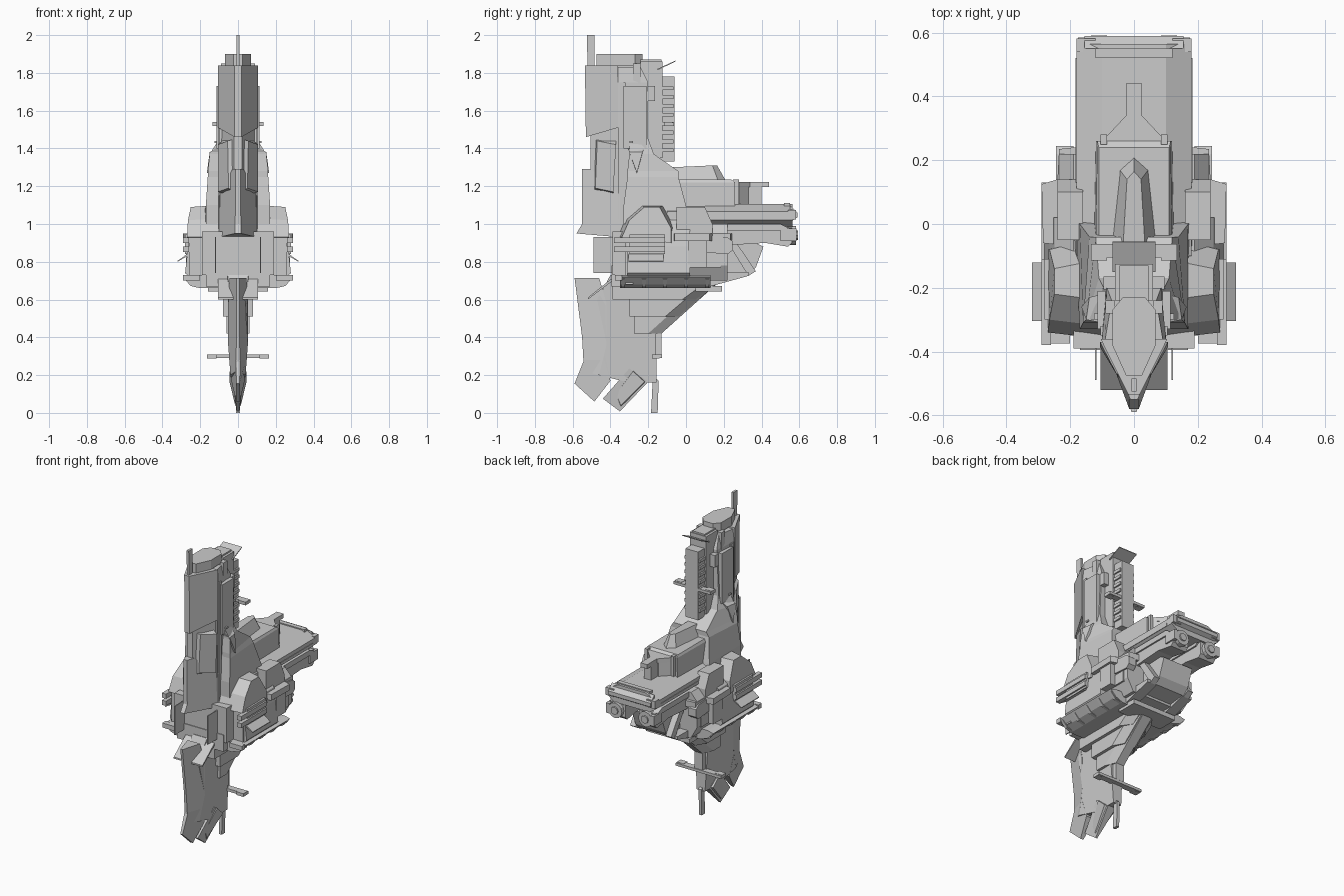
import bpy, bmesh, math


def build(name, rings, mirror=False):
    """Closed solid through equally sized rings of points."""
    bm = bmesh.new()
    vs = [[bm.verts.new(p) for p in r] for r in rings]
    n = len(rings[0])
    for a, b in zip(vs, vs[1:]):
        for i in range(n):
            j = (i + 1) % n
            bm.faces.new((a[i], a[j], b[j], b[i]))
    bm.faces.new(vs[0][::-1])
    bm.faces.new(vs[-1])
    bmesh.ops.recalc_face_normals(bm, faces=bm.faces)
    me = bpy.data.meshes.new(name)
    bm.to_mesh(me)
    bm.free()
    ob = bpy.data.objects.new(name, me)
    bpy.context.collection.objects.link(ob)
    if mirror:
        ob.modifiers.new("Mirror", 'MIRROR')
    return ob


def box(name, x0, x1, y0, y1, z0, z1, mirror=True):
    q = [(x0, y0), (x1, y0), (x1, y1), (x0, y1)]
    return build(name, [[(x, y, z) for x, y in q] for z in (z0, z1)], mirror)


def cbox(name, w, y0, y1, z0, z1):
    return box(name, -w, w, y0, y1, z0, z1, False)


def side(name, x0, x1, prof, mirror=True):
    """Side (y, z) profile extruded along x."""
    return build(name, [[(x, y, z) for y, z in prof] for x in (x0, x1)], mirror)


def slab(name, prof):
    """Centred side profile with its own half width at each (y, z, w)."""
    return build(name, [[(s * w, y, z) for y, z, w in prof] for s in (-1, 1)])


def stack(name, secs):
    """Loft of (z, y_front, y_back, w_front, w_back) sections."""
    return build(name, [[(-a, f, z), (a, f, z), (b, r, z), (-b, r, z)] for z, f, r, a, b in secs])


def along(name, half, ys):
    """Right-half (x, z) section, mirrored and run along y."""
    full = half + [(-x, z) for x, z in reversed(half)]
    return build(name, [[(x, y, z) for x, z in full] for y in ys])


def cyl(name, x, y0, y1, z, r, n=12):
    c = [(x + r * math.cos(2 * math.pi * i / n), z + r * math.sin(2 * math.pi * i / n)) for i in range(n)]
    return build(name, [[(a, y, b) for a, b in c] for y in (y0, y1)], True)


# Upper tower: core, sharp bow plates, rear ribbed slab
stack("tower_core", [(0.94, -0.36, -0.2, 0.095, 0.1), (1.4, -0.36, -0.2, 0.1, 0.1), (1.75, -0.36, -0.2, 0.1, 0.085),
                     (1.83, -0.36, -0.24, 0.09, 0.07)])
slab("tower_bow_upper", [(-0.535, 1.84, 0.018), (-0.36, 1.84, 0.105), (-0.36, 1.51, 0.105), (-0.53, 1.46, 0.018)])
slab("tower_bow_middle", [(-0.505, 1.5, 0.02), (-0.34, 1.53, 0.095), (-0.34, 1.0, 0.1), (-0.505, 1.0, 0.02)])
build("tower_bow_panel", [[(0.02, -0.48, 1.45), (0.07, -0.37, 1.45), (0.07, -0.385, 1.16), (0.02, -0.49, 1.17)],
                          [(0.055, -0.47, 1.44), (0.107, -0.37, 1.42), (0.107, -0.385, 1.17), (0.05, -0.48, 1.19)]], True)
slab("tower_bow_lower", [(-0.55, 1.29, 0.012), (-0.5, 1.29, 0.03), (-0.35, 1.15, 0.1), (-0.35, 0.93, 0.1),
                         (-0.58, 0.95, 0.015), (-0.55, 1.0, 0.015)])
box("tower_side_panel", 0.09, 0.115, -0.33, -0.21, 1.4, 1.73)
box("tower_side_rail", 0.09, 0.105, -0.35, -0.32, 0.95, 1.75)
stack("tower_rear_slab", [(1.33, -0.22, -0.06, 0.05, 0.045), (1.78, -0.22, -0.06, 0.05, 0.045)])
cbox("tower_rear_spine", 0.06, -0.24, -0.125, 1.35, 1.86)
for i in range(8):
    box("rear_louvre", 0.04, 0.056, -0.13, -0.065, 1.38 + i * 0.047, 1.40 + i * 0.047)
box("tower_vent", 0.06, 0.095, -0.205, -0.165, 1.65, 1.73)

# Tower crown, mast and tilted rear plate
build("crown_cap", [[(-0.025, -0.475, z), (0.025, -0.475, z), (0.068, -0.38, z), (0.068, -0.27, z), (0.035, -0.23, z),
                     (-0.035, -0.23, z), (-0.068, -0.27, z), (-0.068, -0.38, z)] for z in (1.84, 1.9)])
cbox("crown_block", 0.045, -0.36, -0.13, 1.8, 1.87)
box("crown_ear", 0.06, 0.09, -0.28, -0.24, 1.74, 1.85)
slab("mast", [(-0.52, 1.8, 0.008), (-0.525, 2.0, 0.008), (-0.485, 2.0, 0.008), (-0.485, 1.8, 0.008)])
side("crown_rear_plate", -0.068, 0.068, [(-0.15, 1.815), (-0.055, 1.86), (-0.056, 1.865), (-0.15, 1.822)], False)

# Sensor arms on the upper and lower fins
for z, y, w in ((1.53, -0.085, 0.135), (0.3, -0.15, 0.165)):
    cbox("sensor_arm", w, y - 0.02, y + 0.022, z - 0.01, z + 0.008)
    box("sensor_arm_tip", w - 0.05, w, y - 0.03, y + 0.01, z - 0.011, z + 0.01)
box("upper_stub", 0.09, 0.125, -0.3, -0.28, 1.43, 1.44)

# Shoulders at the tower foot
stack("shoulder", [(1.0, -0.33, 0.02, 0.17, 0.19), (1.1, -0.33, -0.0, 0.17, 0.17), (1.25, -0.31, -0.04, 0.16, 0.14),
                   (1.28, -0.31, -0.04, 0.16, 0.12), (1.37, -0.3, -0.17, 0.15, 0.11), (1.45, -0.3, -0.2, 0.1, 0.095)])
build("shoulder_wedge", [[(0.1, -0.31, 1.41), (0.1, -0.22, 1.41), (0.1, -0.26, 1.26)],
                         [(0.15, -0.3, 1.38), (0.14, -0.23, 1.38), (0.165, -0.26, 1.27)]], True)

# Deckhouse with canopy and tail boom
stack("deckhouse", [(1.08, -0.05, 0.26, 0.125, 0.12), (1.22, -0.05, 0.26, 0.12, 0.115), (1.235, -0.04, 0.24, 0.11, 0.11)])
build("canopy", [[(-0.07, -0.06, 1.23), (0.07, -0.06, 1.23), (0.045, 0.17, 1.23), (0, 0.21, 1.23), (-0.045, 0.17, 1.23)],
                 [(-0.035, -0.08, 1.3), (0.035, -0.08, 1.3), (0.022, 0.14, 1.31), (0, 0.165, 1.31), (-0.022, 0.14, 1.31)]])
build("deckhouse_rear", [[(-0.09, 0.24, z), (0.09, 0.24, z), (0.09, 0.27, z), (0.03, 0.33, z), (-0.03, 0.33, z),
                          (-0.09, 0.27, z)] for z in (1.1, 1.2)])
cbox("deckhouse_pedestal", 0.025, 0.32, 0.40, 1.1, 1.21)
build("tail_boom", [[(-0.1, 0.26, z), (0.1, 0.26, z), (0.025, 0.34, z), (0.025, 0.44, z), (-0.025, 0.44, z),
                     (-0.025, 0.34, z)] for z in (1.195, 1.223)])
box("deckhouse_post", 0.085, 0.105, 0.25, 0.28, 1.1, 1.235)

# Long rear deck
along("deck", [(0.1, 1.105), (0.18, 1.065), (0.18, 1.02), (0.13, 0.985)], (-0.1, 0.565))
side("deck_tip", -0.155, 0.155, [(0.55, 1.1), (0.59, 1.06), (0.59, 1.035), (0.55, 1.01)], False)
box("deck_tip_lug", 0.12, 0.18, 0.54, 0.582, 1.025, 1.075)
cbox("deck_rear_sill", 0.12, 0.52, 0.55, 1.08, 1.112)
box("deck_side_strip", 0.165, 0.183, 0.13, 0.52, 1.02, 1.04)
side("engine_nacelle", 0.05, 0.165, [(0.1, 0.985), (0.56, 0.98), (0.56, 0.9), (0.54, 0.88), (0.42, 0.9), (0.1, 0.88)])
side("nacelle_cover", 0.04, 0.175, [(0.12, 1.0), (0.5, 1.0), (0.54, 0.98), (0.52, 0.965), (0.12, 0.965)])
cyl("thruster", 0.11, 0.5, 0.583, 0.94, 0.05)
cyl("thruster_core", 0.11, 0.5, 0.592, 0.94, 0.025, 8)
box("thruster_guard", 0.15, 0.175, 0.5, 0.585, 0.91, 0.975)

# Main hull
along("hull_body", [(0.19, 1.02), (0.25, 0.96), (0.265, 0.88), (0.28, 0.74), (0.24, 0.70)], (-0.31, 0.02))
along("hull_mid", [(0.19, 1.0), (0.235, 0.95), (0.235, 0.78), (0.19, 0.7)], (-0.02, 0.22))
side("hull_rear_keel", -0.11, 0.11, [(0.1, 1.0), (0.25, 0.96), (0.41, 0.88), (0.37, 0.77), (0.33, 0.73), (0.1, 0.7)], False)
side("keel_brace", 0.11, 0.15, [(0.18, 0.97), (0.22, 0.97), (0.37, 0.75), (0.33, 0.725)])
build("hull_side_wing", [[(0.1, -0.08, z), (0.285, -0.06, z), (0.29, 0.125, z), (0.24, 0.14, z), (0.235, 0.235, z),
                          (0.1, 0.25, z)] for z in (0.91, 0.95)], True)
side("wing_ramp", 0.16, 0.24, [(-0.05, 1.09), (0.1, 1.09), (0.14, 1.0), (0.14, 0.94), (-0.05, 0.94)])
build("flank_bulge", [[(0.1, y, z) for y, z in ((-0.36, 0.93), (-0.32, 1.03), (-0.24, 1.1), (-0.11, 1.1), (-0.04, 0.98), (-0.04, 0.9))],
                      [(x, y, z) for x, y, z in ((0.27, -0.34, 0.93), (0.265, -0.3, 1.02), (0.25, -0.22, 1.09),
                                                 (0.25, -0.14, 1.09), (0.265, -0.08, 0.98), (0.27, -0.08, 0.9))]], True)

# Prow armour and thin prow vanes
cbox("prow_block", 0.19, -0.39, -0.28, 0.73, 0.96)
box("prow_cheek", 0.18, 0.26, -0.32, -0.28, 0.68, 0.95)
box("prow_vane", 0.117, 0.123, -0.49, -0.38, 0.74, 0.93)
cbox("prow_chin", 0.17, -0.395, -0.31, 0.67, 0.78)
side("chin_plate", -0.105, 0.105, [(-0.37, 0.73), (-0.52, 0.61), (-0.52, 0.6), (-0.36, 0.72)], False)

# Flank guns, slanted fins and rear flank boxes
for z in (0.868, 0.915):
    box("gun_barrel", 0.26, 0.29, -0.38, -0.11, z - 0.016, z + 0.014)
box("gun_mount", 0.24, 0.28, -0.3, -0.11, 0.84, 0.945)
build("slanted_fin", [[(0.2, y, 0.89), (0.32, y, 0.805), (0.32, y, 0.80), (0.2, y, 0.87)] for y in (-0.305, -0.12)], True)
box("flank_box", 0.22, 0.275, 0.01, 0.11, 0.77, 0.945)
side("flank_pod", 0.19, 0.245, [(0.1, 0.94), (0.22, 0.93), (0.245, 0.91), (0.245, 0.86), (0.22, 0.84), (0.1, 0.85)])
box("flank_pod_lower", 0.17, 0.24, 0.11, 0.185, 0.77, 0.84)

# Belly: sloping sill with a row of ribs
along("belly_sill", [(0.25, 0.73), (0.29, 0.72), (0.25, 0.68), (0.2, 0.66)], (-0.35, 0.13))
for i in range(5):
    build("belly_rib", [[(0.2, y, 0.66), (0.25, y, 0.672), (0.285, y, 0.71), (0.25, y, 0.72)]
                        for y in (-0.345 + i * 0.112, -0.325 + i * 0.112)], True)
box("belly_front_foot", 0.2, 0.29, -0.375, -0.34, 0.7, 0.73)
cbox("belly_rear_plate", 0.16, 0.05, 0.19, 0.642, 0.672)
side("belly_ramp", 0.1, 0.17, [(0.02, 0.74), (0.33, 0.745), (0.33, 0.725), (0.13, 0.67)])

# Keel strut, stepped and chamfered along its raked rear edge
for w, lo, f in ((0.1, 0.6, -0.39), (0.08, 0.51, -0.3), (0.06, 0.42, -0.275)):
    y = lo - 0.55
    build("keel_strut", [[(x, f, 0.68), (x, f, lo), (x, y - c, lo), (x, 0.16 - c, 0.68)]
                         for x, c in ((-w, 0.07), (-w * 0.5, 0), (w * 0.5, 0), (w, 0.07))])
cbox("strut_heel", 0.03, -0.2, -0.13, 0.31, 0.43)

# Lower fin: sharp bow half, full rear half, notched feet
slab("fin_bow", [(-0.59, 0.715, 0.008), (-0.46, 0.715, 0.045), (-0.42, 0.58, 0.052), (-0.42, 0.36, 0.052),
                 (-0.46, 0.2, 0.04), (-0.54, 0.22, 0.012), (-0.55, 0.4, 0.008)])
slab("fin_rear", [(-0.47, 0.6, 0.04), (-0.4, 0.73, 0.055), (-0.2, 0.7, 0.055), (-0.16, 0.42, 0.045), (-0.155, 0.16, 0.03),
                  (-0.3, 0.16, 0.03), (-0.46, 0.2, 0.04), (-0.42, 0.37, 0.052)])
slab("fin_front_toe", [(-0.54, 0.28, 0.012), (-0.59, 0.155, 0.008), (-0.485, 0.06, 0.01), (-0.4, 0.17, 0.035), (-0.43, 0.3, 0.048)])
slab("fin_rear_toe", [(-0.3, 0.235, 0.04), (-0.44, 0.075, 0.015), (-0.35, 0.008, 0.006), (-0.2, 0.165, 0.03)])
build("toe_guard", [[(0.01, -0.21, 0.165), (0.01, -0.28, 0.23), (0.005, -0.38, 0.1), (0.005, -0.345, 0.03)],
                    [(0.045, -0.22, 0.165), (0.045, -0.28, 0.22), (0.018, -0.37, 0.1), (0.015, -0.345, 0.04)]], True)
slab("foot_mast", [(-0.185, 0.0, 0.01), (-0.15, 0.0, 0.01), (-0.145, 0.17, 0.01), (-0.175, 0.2, 0.01)])
